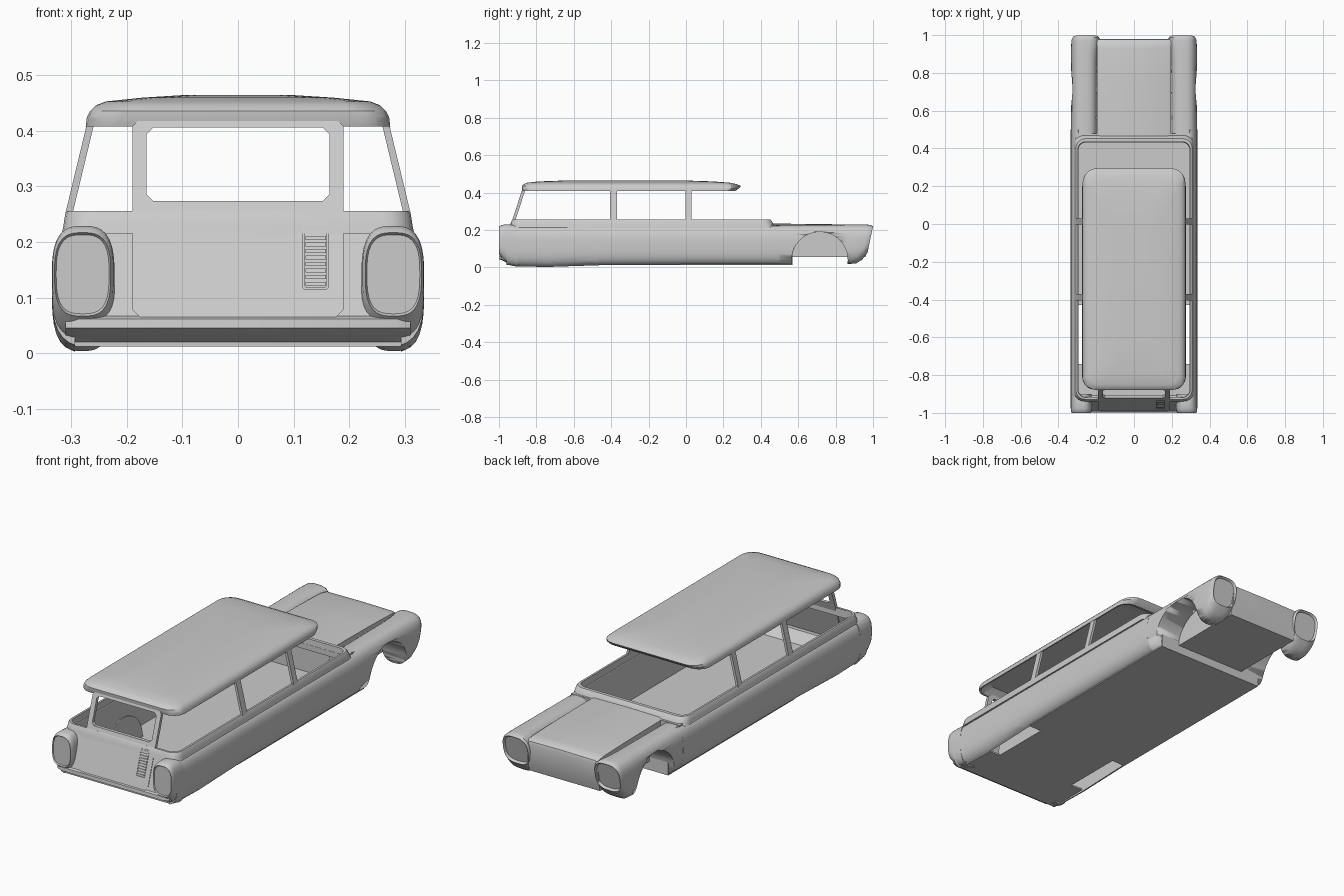
import bpy, bmesh, math
from mathutils import Vector

if "Cube" in bpy.data.objects:
    bpy.data.objects.remove(bpy.data.objects["Cube"])

paint = bpy.data.materials.new("grey_paint")
paint.diffuse_color = (0.6, 0.6, 0.6, 1)
paint.use_nodes = True
paint.node_tree.nodes["Principled BSDF"].inputs["Base Color"].default_value = paint.diffuse_color


def loft(name, rings, wrap=False, mirror=False, angle=32):
    """Skin closed rings; cap the ends, or join last to first when wrap is set."""
    bm = bmesh.new()
    vs = [[bm.verts.new(p) for p in r] for r in rings]
    n = len(rings[0])
    pairs = list(zip(vs, vs[1:])) + ([(vs[-1], vs[0])] if wrap else [])
    for a, b in pairs:
        for i in range(n):
            j = (i + 1) % n
            bm.faces.new((a[i], a[j], b[j], b[i]))
    if not wrap:
        bm.faces.new(vs[0][::-1])
        bm.faces.new(vs[-1])
    bmesh.ops.recalc_face_normals(bm, faces=bm.faces[:])
    me = bpy.data.meshes.new(name)
    bm.to_mesh(me)
    bm.free()
    ob = bpy.data.objects.new(name, me)
    bpy.context.collection.objects.link(ob)
    me.materials.append(paint)
    bpy.ops.object.select_all(action='DESELECT')
    ob.select_set(True)
    bpy.context.view_layer.objects.active = ob
    bpy.ops.object.shade_smooth_by_angle(angle=math.radians(angle))
    if mirror:
        ob.modifiers.new("Mirror", 'MIRROR')
    return ob


def box(name, x0, x1, y0, y1, z0, z1, mirror=False):
    q = [(x0, y0), (x1, y0), (x1, y1), (x0, y1)]
    return loft(name, [[(x, y, z) for x, y in q] for z in (z0, z1)], mirror=mirror)


def rrect(x0, x1, y0, y1, r, seg=5):
    """Rounded rectangle outline."""
    out = []
    for k, (cx, cy) in enumerate([(x1 - r, y1 - r), (x0 + r, y1 - r),
                                  (x0 + r, y0 + r), (x1 - r, y0 + r)]):
        for i in range(seg + 1):
            a = math.pi / 2 * (k + i / seg)
            out.append((cx + r * math.cos(a), cy + r * math.sin(a)))
    return out


def section(y, x0, x1, z0, z1, clamp=0.0, shear=0.0, n=40, p=3.0):
    """Rounded-square body section across y."""
    ring = []
    for i in range(n):
        a = 2 * math.pi * (i + 0.5) / n
        c, s = math.cos(a), math.sin(a)
        k = (abs(c) ** p + abs(s) ** p) ** (-1 / p)
        x = (x0 + x1) / 2 + (x1 - x0) / 2 * c * k
        z = (z0 + z1) / 2 + (z1 - z0) / 2 * s * k
        ring.append((max(x, clamp), y - shear * (z1 - z) / (z1 - z0), z))
    return ring


def cut_arch(ob, y, z, r):
    """Cut a wheel opening through the side."""
    c = [(y + r * math.cos(t * math.pi / 32), z + r * math.sin(t * math.pi / 32)) for t in range(64)]
    cutter = loft("arch_cutter", [[(x, a, b) for a, b in c] for x in (0.1, 0.45)])
    cutter.hide_render = True
    cutter.hide_set(True)
    m = ob.modifiers.new("Arch", 'BOOLEAN')
    m.operation, m.solver, m.object = 'DIFFERENCE', 'EXACT', cutter
    ob.modifiers.new("Mirror", 'MIRROR')


# Body sides with shallow rear arches
side = loft("body_side", [section(y, 0.19, 0.335, z0, 0.226, 0.293) for y, z0 in
                          [(-0.96, 0.012), (-0.9, 0.004), (-0.75, 0.0), (-0.45, 0.01),
                           (0.0, 0.012), (0.5, 0.012)]])
cut_arch(side, -0.595, -0.2, 0.25)

# Rear fender ends with recessed lamp faces
loft("rear_fender_end", [section(*s) for s in [
    (-0.90, 0.225, 0.335, 0.004, 0.227), (-0.94, 0.222, 0.335, 0.012, 0.229),
    (-0.975, 0.222, 0.335, 0.04, 0.229), (-0.992, 0.224, 0.334, 0.06, 0.224),
    (-1.0, 0.229, 0.330, 0.067, 0.217), (-0.994, 0.232, 0.327, 0.071, 0.213)]], mirror=True)

# Front fenders with wheel arches and recessed lamp faces
fender = loft("front_fender", [section(y, a, b, c, d, 0, s) for y, a, b, c, d, s in [
    (0.44, 0.19, 0.335, 0.012, 0.226, 0), (0.57, 0.19, 0.334, 0.012, 0.227, 0),
    (0.86, 0.19, 0.333, 0.018, 0.229, 0), (0.92, 0.185, 0.334, 0.022, 0.229, 0.01),
    (0.97, 0.178, 0.332, 0.04, 0.229, 0.03), (0.99, 0.178, 0.33, 0.06, 0.227, 0.035),
    (1.0, 0.186, 0.324, 0.078, 0.22, 0.03), (0.988, 0.192, 0.318, 0.085, 0.213, 0.03)]])
cut_arch(fender, 0.715, 0.04, 0.15)

# Engine box with hood and nose panel
hood = [(0.55, 0.055), (0.96, 0.055), (0.972, 0.1), (0.98, 0.195), (0.976, 0.212),
        (0.962, 0.222), (0.93, 0.227), (0.75, 0.232), (0.44, 0.235), (0.44, 0.2), (0.55, 0.2)]
loft("hood_and_nose", [[(x, y, z - d if z > 0.2 else z) for y, z in hood] for x, d in
                       [(-0.196, 0.008), (-0.18, 0.002), (0, 0), (0.18, 0.002), (0.196, 0.008)]])

# Cowl, firewall and floor
box("cowl", -0.3, 0.3, 0.432, 0.48, 0.2, 0.228)
box("firewall", -0.3, 0.3, 0.555, 0.57, 0.012, 0.2)
box("main_floor", -0.3, 0.3, -0.43, 0.57, 0.012, 0.02)
box("rear_floor", -0.225, 0.225, -0.75, -0.43, 0.012, 0.02)
box("tail_floor", -0.295, 0.295, -0.95, -0.74, 0.012, 0.02)

# Wheel house inner walls
arc = [(-0.595 + 0.155 * math.cos(t * math.pi / 16), 0.012 + 0.16 * math.sin(t * math.pi / 16))
       for t in range(17)]
loft("wheel_house_wall", [[(x, y, z) for y, z in arc] for x in (0.219, 0.225)], mirror=True)

# Window sill rim running around the cabin
loft("sill_rim", [[(x, y, z) for x, y in rrect(-h, h, a, b, r)] for z, h, a, b, r in [
    (0.215, 0.317, -0.942, 0.475, 0.05), (0.23, 0.314, -0.938, 0.468, 0.05),
    (0.25, 0.311, -0.932, 0.458, 0.05), (0.256, 0.307, -0.928, 0.452, 0.048),
    (0.256, 0.297, -0.918, 0.435, 0.04), (0.215, 0.295, -0.916, 0.432, 0.04)]], wrap=True)

# Roof shell with a hollow underside
loft("roof", [[(x, y, z) for x, y in rrect(-h, h, a, b, r)] for z, h, a, b, r in [
    (0.445, 0.225, -0.83, 0.2, 0.04), (0.425, 0.255, -0.855, 0.24, 0.05),
    (0.409, 0.266, -0.864, 0.25, 0.055), (0.408, 0.274, -0.872, 0.262, 0.06),
    (0.424, 0.272, -0.877, 0.284, 0.062), (0.436, 0.266, -0.878, 0.294, 0.065),
    (0.446, 0.256, -0.868, 0.27, 0.065), (0.453, 0.238, -0.85, 0.235, 0.06),
    (0.46, 0.17, -0.79, 0.15, 0.06), (0.465, 0.09, -0.65, 0.0, 0.05)]], angle=25)

# Side pillars leaning inwards
for label, y0, y1 in [("rear", -0.405, -0.37), ("middle", -0.002, 0.03)]:
    loft(label + "_pillar", [[(x0, y0, z), (x1, y0, z), (x1, y1, z), (x0, y1, z)]
                             for z, x0, x1 in [(0.25, 0.298, 0.311), (0.416, 0.258, 0.271)]], mirror=True)


def tail_y(z):
    """Leaning plane of the tail."""
    return -0.935 + (z - 0.225) * 0.325


def tail_ring(outline, off):
    return [(x, tail_y(z) + off, z) for x, z in outline]


# Rear panel and tailgate with its window opening
panel = [(-0.245, 0.05), (0.245, 0.05), (0.245, 0.256), (-0.245, 0.256)]
loft("rear_panel", [tail_ring(panel, d) for d in (0.0, 0.008)])
outer = rrect(-0.19, 0.19, 0.06, 0.426, 0.018, 1)
inner = rrect(-0.165, 0.165, 0.274, 0.406, 0.012, 1)
loft("tailgate", [tail_ring(outer, -0.003), tail_ring(inner, -0.003),
                  tail_ring(inner, 0.014), tail_ring(outer, 0.014)], wrap=True)

# Tailgate vent: surround and slats
v_out = rrect(0.116, 0.163, 0.115, 0.241, 0.003, 1)
v_in = rrect(0.12, 0.159, 0.119, 0.237, 0.002, 1)
loft("vent_surround", [tail_ring(v_out, -0.006), tail_ring(v_in, -0.006),
                       tail_ring(v_in, 0.0), tail_ring(v_out, 0.0)], wrap=True)
for i in range(10):
    z = 0.1215 + i * 0.0118
    slat = [(0.121, z), (0.158, z), (0.158, z + 0.007), (0.121, z + 0.007)]
    loft("vent_slat", [tail_ring(slat, d) for d in (-0.006, 0.0)])

# Rear bumper and the pan under the tail
bumper = [(-0.95, 0.068), (-0.985, 0.068), (-0.996, 0.062), (-0.998, 0.045),
          (-0.93, 0.012), (-0.9, 0.012)]
loft("rear_bumper", [[(x, y + d, z) for y, z in bumper] for x, d in
                     [(-0.31, 0.012), (-0.28, 0), (0.28, 0), (0.31, 0.012)]])
